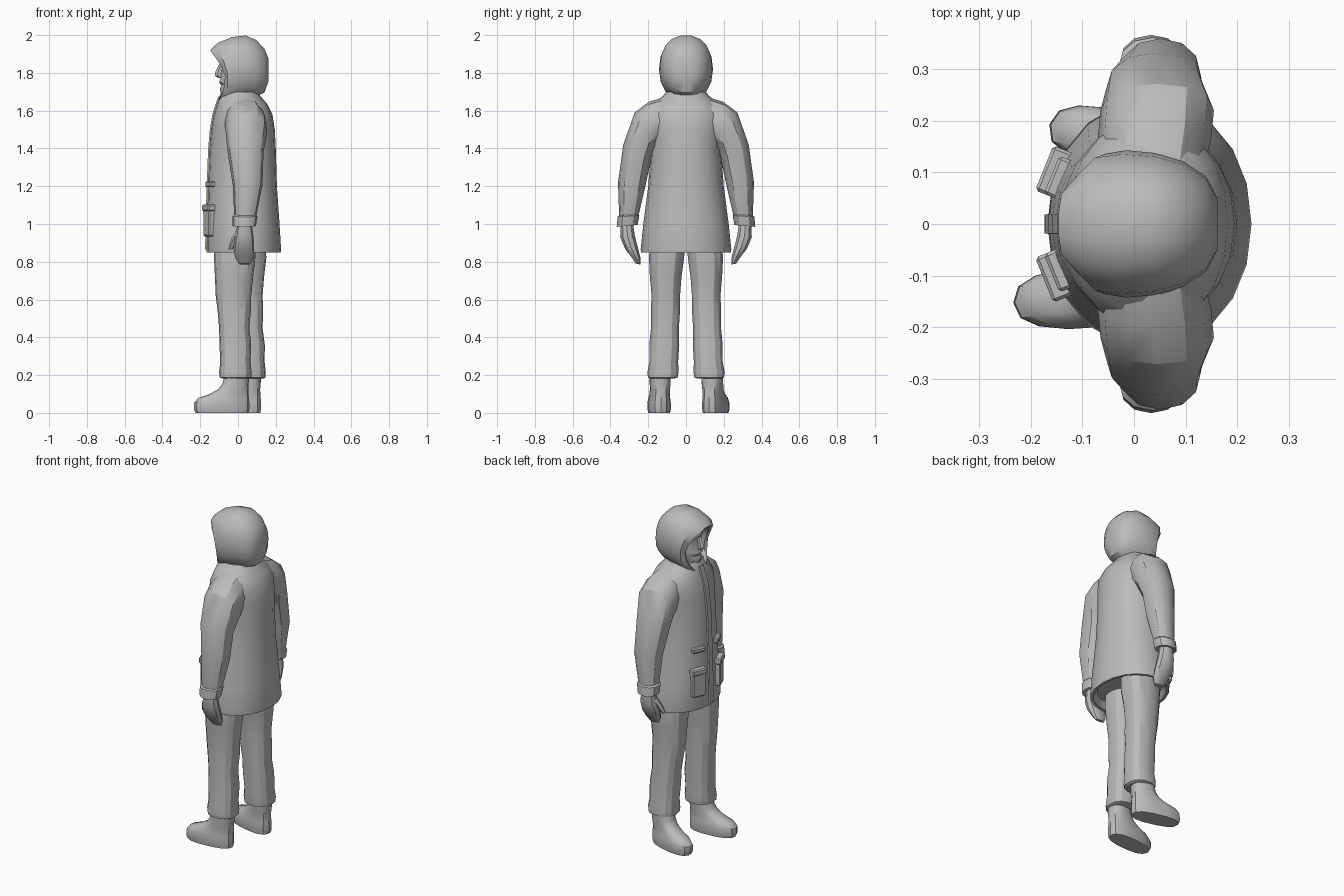
import bpy, bmesh, math
from mathutils import Vector, Matrix

grey = bpy.data.materials.new("plain grey")
grey.diffuse_color = (0.5, 0.5, 0.5, 1)


def finish(name, bm, angle=32):
    bmesh.ops.recalc_face_normals(bm, faces=bm.faces[:])
    me = bpy.data.meshes.new(name)
    bm.to_mesh(me)
    bm.free()
    me.materials.append(grey)
    ob = bpy.data.objects.new(name, me)
    bpy.context.collection.objects.link(ob)
    bpy.ops.object.select_all(action='DESELECT')
    bpy.context.view_layer.objects.active = ob
    ob.select_set(True)
    bpy.ops.object.shade_smooth_by_angle(angle=math.radians(angle))
    return ob


def ring(c, u, v, n=12, p=2.0):
    """Superellipse around c with half axes u and v."""
    c, u, v = Vector(c), Vector(u), Vector(v)
    f = lambda t: math.copysign(abs(t) ** (2 / p), t)
    angles = [2 * math.pi * i / n for i in range(n)]
    return [c + u * f(math.cos(a)) + v * f(math.sin(a)) for a in angles]


def flat_ring(z, x0, x1, y0, y1, n=12, p=2.0):
    return ring(((x0 + x1) / 2, (y0 + y1) / 2, z),
                ((x1 - x0) / 2, 0, 0), (0, (y1 - y0) / 2, 0), n, p)


def limb_ring(s, inner, outer, x0, x1, n=10, p=2.2):
    """Tilted ring between an inner and an outer (y, z) point; s is the side."""
    a = Vector((0, s * inner[0], inner[1]))
    b = Vector((0, s * outer[0], outer[1]))
    c = (a + b) / 2
    c.x = (x0 + x1) / 2
    return ring(c, ((x1 - x0) / 2, 0, 0), (b - a) / 2, n, p)


def loft(name, rings, caps=(True, True), matrix=None, angle=32):
    bm = bmesh.new()
    vs = [[bm.verts.new(p) for p in r] for r in rings]
    n = len(vs[0])
    for a, b in zip(vs, vs[1:]):
        for i in range(n):
            j = (i + 1) % n
            bm.faces.new((a[i], a[j], b[j], b[i]))
    if caps[0]:
        bm.faces.new(vs[0])
    if caps[1]:
        bm.faces.new(vs[-1])
    if matrix:
        bm.transform(matrix)
    return finish(name, bm, angle)


def box(name, size, matrix, bevel=0.006):
    bm = bmesh.new()
    bmesh.ops.create_cube(bm, size=1)
    bm.transform(Matrix.Diagonal((*size, 1)))
    bmesh.ops.bevel(bm, geom=bm.edges[:], offset=bevel, segments=1, affect='EDGES')
    bm.transform(matrix)
    return finish(name, bm)


# Jacket body: z, front x, back x, half width
coat = [(0.885, -0.13, 0.19, 0.20), (0.85, -0.15, 0.21, 0.222),
        (0.848, -0.165, 0.226, 0.238), (0.865, -0.168, 0.228, 0.24),
        (1.0, -0.166, 0.22, 0.226), (1.2, -0.16, 0.206, 0.20),
        (1.4, -0.152, 0.20, 0.185), (1.5, -0.143, 0.195, 0.195),
        (1.58, -0.13, 0.182, 0.205), (1.635, -0.112, 0.155, 0.175),
        (1.675, -0.10, 0.12, 0.125), (1.70, -0.085, 0.105, 0.105)]
loft("jacket", [flat_ring(z, a, b, -w, w, 20, 2.1) for z, a, b, w in coat])

# Zip placket following the jacket front
loft("zip_placket", [[Vector((a + dx, y, z)) for dx, y in
                      ((0.02, -0.022), (-0.006, -0.018), (-0.006, 0.018), (0.02, 0.022))]
                     for z, a, b, w in coat[3:11]])

# Hood: cross-sections from inner cavity over the rim to the back
hood = [(0.0, 0.085, 1.70, 1.90), (-0.06, 0.088, 1.675, 1.905),
        (-0.098, 0.092, 1.655, 1.91), (-0.105, 0.108, 1.645, 1.925),
        (-0.075, 0.136, 1.64, 1.962), (-0.02, 0.143, 1.645, 1.992),
        (0.04, 0.138, 1.66, 2.0), (0.095, 0.122, 1.67, 1.977),
        (0.14, 0.092, 1.695, 1.93), (0.162, 0.05, 1.755, 1.875)]
hood_rings = []
for i, (x, w, z0, z1) in enumerate(hood):
    r = ring((x, 0, (z0 + z1) / 2), (0, w, 0), (0, 0, (z1 - z0) / 2), 18, 2.25)
    pull = max(0, 1 - abs(i - 2.5) / 3)
    for q in r:
        t = (q.z - 1.78) / 0.13
        q.x += pull * (0.045 * (1 - min(1, t * t)) - 0.045 * max(0, t))
        if q.z < 1.77:
            q.y *= 1 - 0.6 * (1.77 - q.z)
    hood_rings.append(r)
loft("hood", hood_rings, angle=40)

# Face: z, front x, half width
face = [(1.67, -0.06, 0.035), (1.685, -0.09, 0.045), (1.715, -0.096, 0.06),
        (1.735, -0.088, 0.067), (1.75, -0.10, 0.07), (1.765, -0.094, 0.073),
        (1.80, -0.092, 0.077), (1.835, -0.085, 0.078), (1.855, -0.098, 0.078),
        (1.89, -0.088, 0.07), (1.93, -0.05, 0.045)]
loft("face", [flat_ring(z, a, 0.06, -w, w, 14) for z, a, w in face])
loft("nose", [flat_ring(z, a, -0.06, -w, w, 6) for z, a, w in
              ((1.772, -0.098, 0.012), (1.783, -0.122, 0.017),
               (1.80, -0.122, 0.014), (1.85, -0.098, 0.008))])

# Arms, cuffs and hands
arm = [((0.07, 1.46), (0.10, 1.675), -0.06, 0.13),
       ((0.14, 1.42), (0.195, 1.648), -0.07, 0.15),
       ((0.17, 1.385), (0.272, 1.59), -0.065, 0.155),
       ((0.185, 1.34), (0.332, 1.42), -0.055, 0.135),
       ((0.215, 1.2), (0.36, 1.22), -0.028, 0.13),
       ((0.25, 1.05), (0.354, 1.045), -0.02, 0.098)]
cuff = [((0.255, 1.055), (0.354, 1.045), -0.02, 0.095),
        ((0.247, 1.045), (0.362, 1.038), -0.03, 0.103),
        ((0.256, 0.995), (0.367, 0.985), -0.028, 0.095),
        ((0.27, 1.0), (0.35, 0.99), -0.01, 0.08)]
hand = [((0.28, 1.02), (0.348, 1.01), 0.0, 0.07),
        ((0.27, 0.94), (0.35, 0.93), -0.015, 0.082),
        ((0.252, 0.87), (0.325, 0.87), -0.025, 0.086),
        ((0.24, 0.82), (0.29, 0.825), -0.015, 0.082),
        ((0.24, 0.785), (0.265, 0.79), 0.005, 0.065)]
thumb = [((0.285, 0.97), (0.325, 0.96), -0.01, 0.03),
         ((0.27, 0.915), (0.305, 0.91), -0.04, 0.0),
         ((0.26, 0.87), (0.282, 0.865), -0.052, -0.028)]
for s, side in ((-1, "left"), (1, "right")):
    for name, rows, n in (("sleeve", arm, 12), ("cuff", cuff, 12),
                          ("hand", hand, 10), ("thumb", thumb, 6)):
        loft(side + "_" + name, [limb_ring(s, *r, n=n) for r in rows])

# Trouser legs: z, front x, back x, inner y, outer y, shift of the rear leg
leg = [(0.93, -0.12, 0.09, 0.0, 0.19, 0.055), (0.82, -0.127, 0.092, 0.008, 0.198, 0.058),
       (0.72, -0.122, 0.08, 0.022, 0.193, 0.058), (0.62, -0.118, 0.07, 0.03, 0.184, 0.06),
       (0.54, -0.108, 0.068, 0.03, 0.188, 0.065), (0.45, -0.1, 0.06, 0.036, 0.187, 0.07),
       (0.36, -0.098, 0.07, 0.034, 0.196, 0.072), (0.27, -0.094, 0.066, 0.04, 0.196, 0.075),
       (0.215, -0.1, 0.072, 0.038, 0.206, 0.075), (0.188, -0.097, 0.07, 0.042, 0.203, 0.075),
       (0.182, -0.08, 0.06, 0.06, 0.19, 0.075)]
# Boots: z, toe x, heel x, half width, relative to the heel
boot = [(0.0, -0.285, -0.004, 0.056), (0.02, -0.295, 0.0, 0.06),
        (0.055, -0.292, 0.0, 0.06), (0.08, -0.27, -0.002, 0.056),
        (0.098, -0.215, -0.004, 0.053), (0.125, -0.165, -0.005, 0.053),
        (0.16, -0.14, -0.003, 0.055), (0.23, -0.13, -0.003, 0.056)]
for s, side, k, heel, turn in ((-1, "left", 0, (0.06, -0.132, 0), 4),
                               (1, "right", 1, (0.122, 0.122, 0), -14)):
    loft(side + "_trouser_leg",
         [flat_ring(z, a + k * d, b + k * d, s * i, s * o, 14, 2.4)
          for z, a, b, i, o, d in leg], angle=28)
    loft(side + "_boot", [flat_ring(z, a, b, -w, w, 14, 2.5) for z, a, b, w in boot],
         matrix=Matrix.Translation(heel) @ Matrix.Rotation(math.radians(turn), 4, 'Z'))

    # Jacket pockets with flaps
    for name, x, y, z, size in (("lower_pocket", -0.15, 0.1, 1.01, (0.04, 0.085, 0.15)),
                                ("lower_flap", -0.152, 0.1, 1.085, (0.048, 0.094, 0.035)),
                                ("upper_flap", -0.146, 0.09, 1.21, (0.03, 0.08, 0.03))):
        box(side + "_" + name, size, Matrix.Translation((x, s * y, z))
            @ Matrix.Rotation(math.radians(-22 * s), 4, 'Z'))
